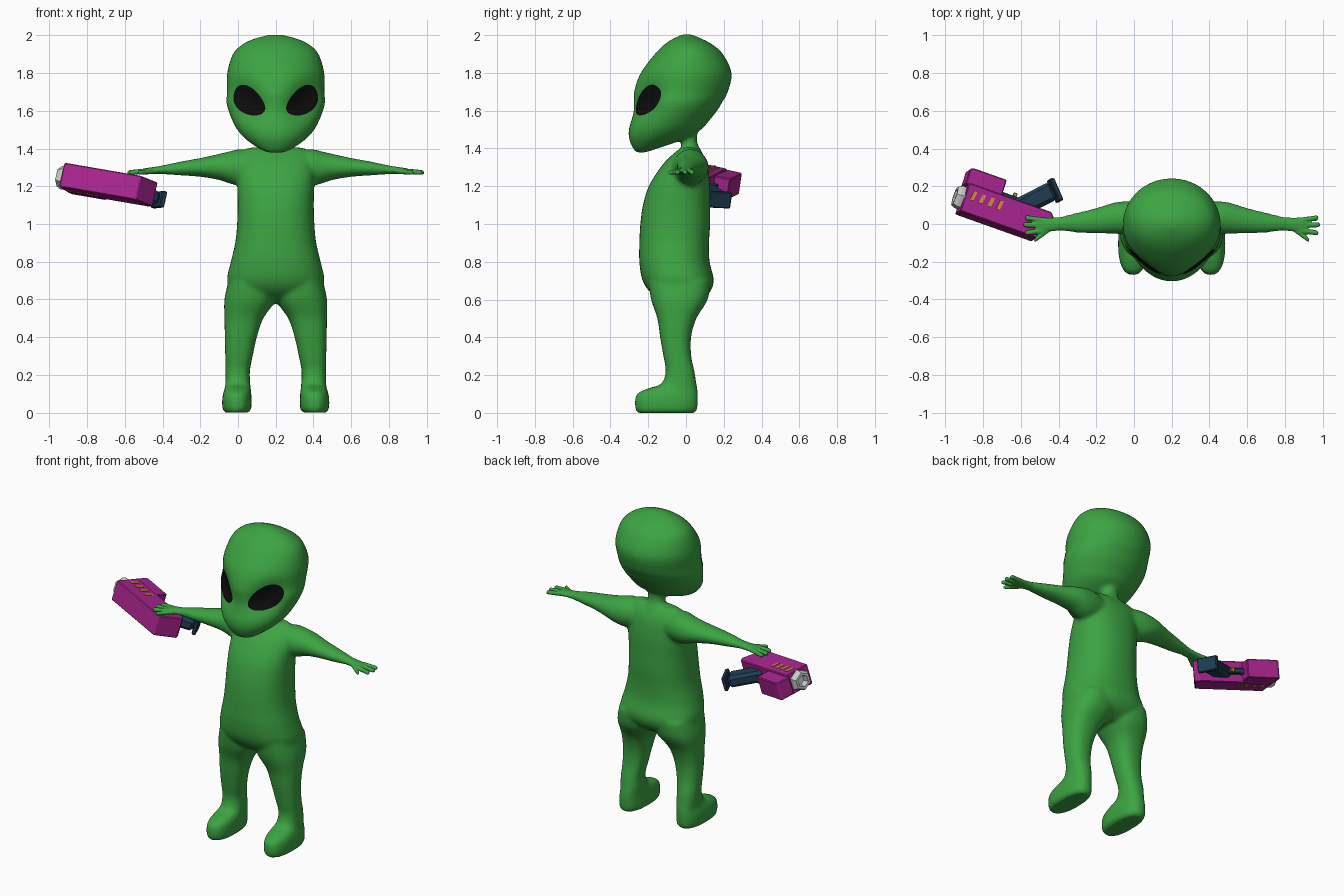
import bpy, bmesh, math
from mathutils import Vector, Matrix

if "Cube" in bpy.data.objects:
    bpy.data.objects.remove(bpy.data.objects["Cube"], do_unlink=True)

CENTRE = 0.2  # the figure stands off-centre, balanced by the blaster


def material(name, r, g, b):
    m = bpy.data.materials.new(name)
    m.use_nodes = True
    m.diffuse_color = (r, g, b, 1)
    m.node_tree.nodes["Principled BSDF"].inputs["Base Color"].default_value = (r, g, b, 1)
    return m


GREEN = material("green skin", 0.045, 0.37, 0.055)
BLACK = material("eye black", 0.004, 0.004, 0.004)
MAGENTA = material("magenta shell", 0.4, 0.018, 0.28)
NAVY = material("dark blue grip", 0.014, 0.045, 0.085)
SILVER = material("silver", 0.6, 0.6, 0.6)
ORANGE = material("orange", 0.6, 0.27, 0.04)


def make(name, bm, mat, matrix=None):
    bmesh.ops.recalc_face_normals(bm, faces=bm.faces)
    mesh = bpy.data.meshes.new(name)
    bm.to_mesh(mesh)
    bm.free()
    mesh.materials.append(mat)
    ob = bpy.data.objects.new(name, mesh)
    bpy.context.collection.objects.link(ob)
    if matrix:
        ob.matrix_world = matrix
    return ob


def catmull(rings, steps=5):
    """Smoothly interpolate a list of ring descriptions."""
    p = [Vector(r) for r in rings]
    p = [p[0]] + p + [p[-1]]
    out = []
    for a, b, c, d in zip(p, p[1:], p[2:], p[3:]):
        for i in range(steps):
            t = i / steps
            out.append((2 * b + (c - a) * t + (2 * a - 5 * b + 4 * c - d) * t * t
                        + (3 * b - a - 3 * c + d) * t ** 3) / 2)
    return out + [p[-1]]


def loft(bm, rings, axis="z", side=1, power=2.0, sides=40):
    """Closed tube; each ring is (position, u min, u max, v min, v max)."""
    loops = []
    for t, u0, u1, v0, v1 in catmull(rings):
        loop = []
        for i in range(sides):
            a = 2 * math.pi * i / sides
            c, s = [math.copysign(abs(k) ** (2 / power), k) for k in (math.cos(a), math.sin(a))]
            u = (u0 + u1) / 2 + (u1 - u0) / 2 * c
            v = (v0 + v1) / 2 + (v1 - v0) / 2 * s
            co = (u, v, t) if axis == "z" else (t, u, v)
            loop.append(bm.verts.new((co[0] * side, co[1], co[2])))
        loops.append(loop)
    for lo, hi in zip(loops, loops[1:]):
        for i in range(sides):
            j = (i + 1) % sides
            bm.faces.new((lo[i], lo[j], hi[j], hi[i]))
    bm.faces.new(loops[0][::-1])
    bm.faces.new(loops[-1])


def eye_frame(side):
    n = Vector((side * 0.6, -0.79, 0.1)).normalized()
    t = Vector((side * 0.7, 0.5, 0.48))
    t = (t - n * t.dot(n)).normalized()
    return Vector((side * 0.135, -0.195, 1.65)), t, n.cross(t), n


# Head with hollowed eye sockets
bm = bmesh.new()
loft(bm, [(z, -w, w, f, b) for z, w, f, b in (
    (1.378, 0.04, -0.262, -0.22), (1.40, 0.09, -0.28, -0.15), (1.45, 0.16, -0.302, -0.01),
    (1.50, 0.205, -0.305, 0.08), (1.55, 0.232, -0.295, 0.125), (1.60, 0.252, -0.287, 0.165),
    (1.65, 0.264, -0.285, 0.195), (1.70, 0.259, -0.28, 0.222), (1.80, 0.258, -0.24, 0.242),
    (1.90, 0.228, -0.165, 0.195), (1.95, 0.18, -0.115, 0.14), (1.98, 0.12, -0.07, 0.085),
    (2.003, 0.035, -0.02, 0.03))])
for v in bm.verts:
    push = Vector()
    for side in (-1, 1):
        c, t, b, n = eye_frame(side)
        d = v.co - c
        if d.dot(n) > -0.08:
            push -= n * 0.05 * math.exp(-(d.dot(t) / 0.12) ** 2 - (d.dot(b) / 0.085) ** 2)
    v.co += push

# Neck and torso
loft(bm, [(1.33, -0.12, 0.12, -0.06, 0.1), (1.39, -0.075, 0.075, -0.03, 0.08),
          (1.43, -0.055, 0.055, -0.025, 0.06), (1.50, -0.06, 0.06, -0.06, 0.06)])
loft(bm, [(z, -w, w, f, b) for z, w, f, b in (
    (0.58, 0.10, -0.09, 0.05), (0.63, 0.22, -0.18, 0.12), (0.70, 0.258, -0.23, 0.147),
    (0.80, 0.238, -0.247, 0.125), (0.90, 0.215, -0.247, 0.122), (1.00, 0.205, -0.242, 0.128),
    (1.10, 0.202, -0.228, 0.128), (1.20, 0.204, -0.197, 0.127), (1.30, 0.205, -0.135, 0.115),
    (1.36, 0.19, -0.08, 0.095), (1.405, 0.15, -0.025, 0.06))], power=2.3)

# Legs with feet, and arms
for side in (-1, 1):
    loft(bm, [(0, 0.145, 0.27, -0.255, 0.045), (0.02, 0.13, 0.282, -0.268, 0.06),
              (0.07, 0.128, 0.284, -0.27, 0.063), (0.105, 0.13, 0.278, -0.255, 0.063),
              (0.13, 0.133, 0.27, -0.2, 0.06), (0.155, 0.135, 0.267, -0.13, 0.055),
              (0.22, 0.137, 0.267, -0.108, 0.045), (0.30, 0.122, 0.268, -0.12, 0.028),
              (0.40, 0.10, 0.27, -0.137, 0.027), (0.50, 0.066, 0.272, -0.152, 0.055),
              (0.60, 0.0, 0.272, -0.185, 0.115), (0.70, 0.0, 0.25, -0.2, 0.13)],
         side=side, power=2.4)
    loft(bm, [(0.05, -0.06, 0.09, 1.22, 1.37), (0.18, -0.07, 0.115, 1.205, 1.396),
              (0.24, -0.06, 0.12, 1.213, 1.386), (0.30, -0.052, 0.115, 1.233, 1.372),
              (0.40, -0.05, 0.085, 1.25, 1.35), (0.50, -0.046, 0.06, 1.257, 1.332),
              (0.60, -0.034, 0.037, 1.264, 1.311), (0.64, -0.03, 0.03, 1.265, 1.303)],
         axis="x", side=side)
shift = Matrix.Translation((CENTRE, 0, 0))
body = make("body", bm, GREEN, shift)


def blend(ob, voxel, rounds):
    m = ob.modifiers.new("merge", "REMESH")
    m.mode, m.voxel_size, m.use_smooth_shade = "VOXEL", voxel, True
    m = ob.modifiers.new("soften", "SMOOTH")
    m.factor, m.iterations = 0.5, rounds


blend(body, 0.011, 8)

# Hands: palm, three fingers and a thumb
for side, name in ((1, "left_hand"), (-1, "right_hand")):
    bm = bmesh.new()
    loft(bm, [(0.58, -0.034, 0.036, 1.265, 1.312), (0.65, -0.04, 0.034, 1.265, 1.302),
              (0.69, -0.047, 0.036, 1.263, 1.296), (0.72, -0.04, 0.03, 1.266, 1.288)],
         axis="x", side=side, sides=20)
    for x0, y0, x1, y1 in ((0.68, 0.02, 0.778, 0.034), (0.68, -0.008, 0.787, -0.004),
                           (0.68, -0.035, 0.778, -0.048), (0.63, -0.015, 0.73, -0.088)):
        rings = []
        for k, r in ((0, 0.014), (0.5, 0.014), (0.9, 0.013), (1, 0.006)):
            x, y, z = x0 + (x1 - x0) * k, y0 + (y1 - y0) * k, 1.281 - 0.009 * k
            rings.append((x, y - r, y + r, z - r, z + r))
        loft(bm, rings, axis="x", side=side, sides=12)
    blend(make(name, bm, GREEN, shift), 0.006, 2)

# Eyes: almond patches wrapped onto the sockets
for side, name in ((1, "left_eye"), (-1, "right_eye")):
    bm = bmesh.new()
    bmesh.ops.create_grid(bm, x_segments=28, y_segments=28, size=1)
    for v in bm.verts:
        x, y = v.co.x, v.co.y
        u, w = x * math.sqrt(1 - y * y / 2), y * math.sqrt(1 - x * x / 2)
        v.co = (u * 0.115, w * 0.072 * (0.97 + 0.14 * u), 0)
    for f in bm.faces:
        f.smooth = True
    c, t, b, n = eye_frame(side)
    frame = Matrix((t, b, n)).transposed().to_4x4()
    eye = make(name, bm, BLACK, shift @ Matrix.Translation(c + n * 0.12) @ frame)
    m = eye.modifiers.new("wrap", "SHRINKWRAP")
    m.target, m.wrap_method, m.wrap_mode = body, "PROJECT", "ABOVE_SURFACE"
    m.use_project_z, m.use_negative_direction, m.use_positive_direction = True, True, False
    m.offset = 0.004

# Blaster frame: local x is the muzzle direction, z its top, origin at the front top edge
f = Vector((-0.93, 0.33, 0.16)).normalized()
s = Vector((0.23, 0.13, 0.93))
s = (s - f * s.dot(f)).normalized()
gun = Matrix((f, -s, s.cross(f))).transposed().to_4x4()
gun = Matrix.Translation((-0.935, 0.06, 1.262)) @ gun


def prism(name, outline, width, mat, y=0.0, bevel=0.005):
    bm = bmesh.new()
    near = [bm.verts.new((x, y - width / 2, z)) for x, z in outline]
    far = [bm.verts.new((x, y + width / 2, z)) for x, z in outline]
    bm.faces.new(near)
    bm.faces.new(far[::-1])
    for i in range(len(near)):
        j = (i + 1) % len(near)
        bm.faces.new((near[j], near[i], far[i], far[j]))
    ob = make(name, bm, mat, gun)
    if bevel:
        m = ob.modifiers.new("edges", "BEVEL")
        m.width, m.segments = bevel, 1
    return ob


def box(x0, x1, z0, z1):
    return [(x0, z0), (x1, z0), (x1, z1), (x0, z1)]


prism("blaster_shell", [(0, 0), (-0.435, 0), (-0.49, -0.135), (-0.47, -0.16), (0, -0.16)],
      0.132, MAGENTA)
prism("blaster_underbarrel", [(0.015, -0.15), (0.015, -0.235), (0, -0.245), (-0.19, -0.245),
                              (-0.19, -0.15)], 0.115, MAGENTA)
prism("blaster_grip", [(-0.25, -0.15), (-0.36, -0.12), (-0.485, -0.245), (-0.415, -0.32)],
      0.075, NAVY, bevel=0.018)
prism("grip_base", [(-0.495, -0.235), (-0.41, -0.332), (-0.43, -0.345), (-0.515, -0.25)],
      0.088, NAVY)
prism("trigger_guard", box(-0.3, -0.18, -0.185, -0.155), 0.035, NAVY)
prism("trigger", box(-0.275, -0.255, -0.205, -0.16), 0.025, ORANGE, bevel=0.003)
for side in (-1, 1):
    for i in range(4):
        x = -0.03 - 0.05 * i
        prism("vent", [(x, -0.075), (x - 0.02, -0.075), (x - 0.028, -0.125), (x - 0.008, -0.125)],
              0.006, ORANGE, y=side * 0.066, bevel=0)

# Muzzle: a tapered six-sided ring with a recessed core
bm = bmesh.new()
loops = []
for x, r in ((-0.01, 0.066), (0.02, 0.066), (0.042, 0.054), (0.042, 0.038), (0.005, 0.03)):
    loops.append([bm.verts.new((x, r * math.cos(k * math.pi / 3), -0.082 + r * math.sin(k * math.pi / 3)))
                  for k in range(6)])
for a, b in zip(loops, loops[1:]):
    for i in range(6):
        bm.faces.new((a[i], a[(i + 1) % 6], b[(i + 1) % 6], b[i]))
bm.faces.new(loops[0])
bm.faces.new(loops[-1])
make("blaster_muzzle", bm, SILVER, gun)
